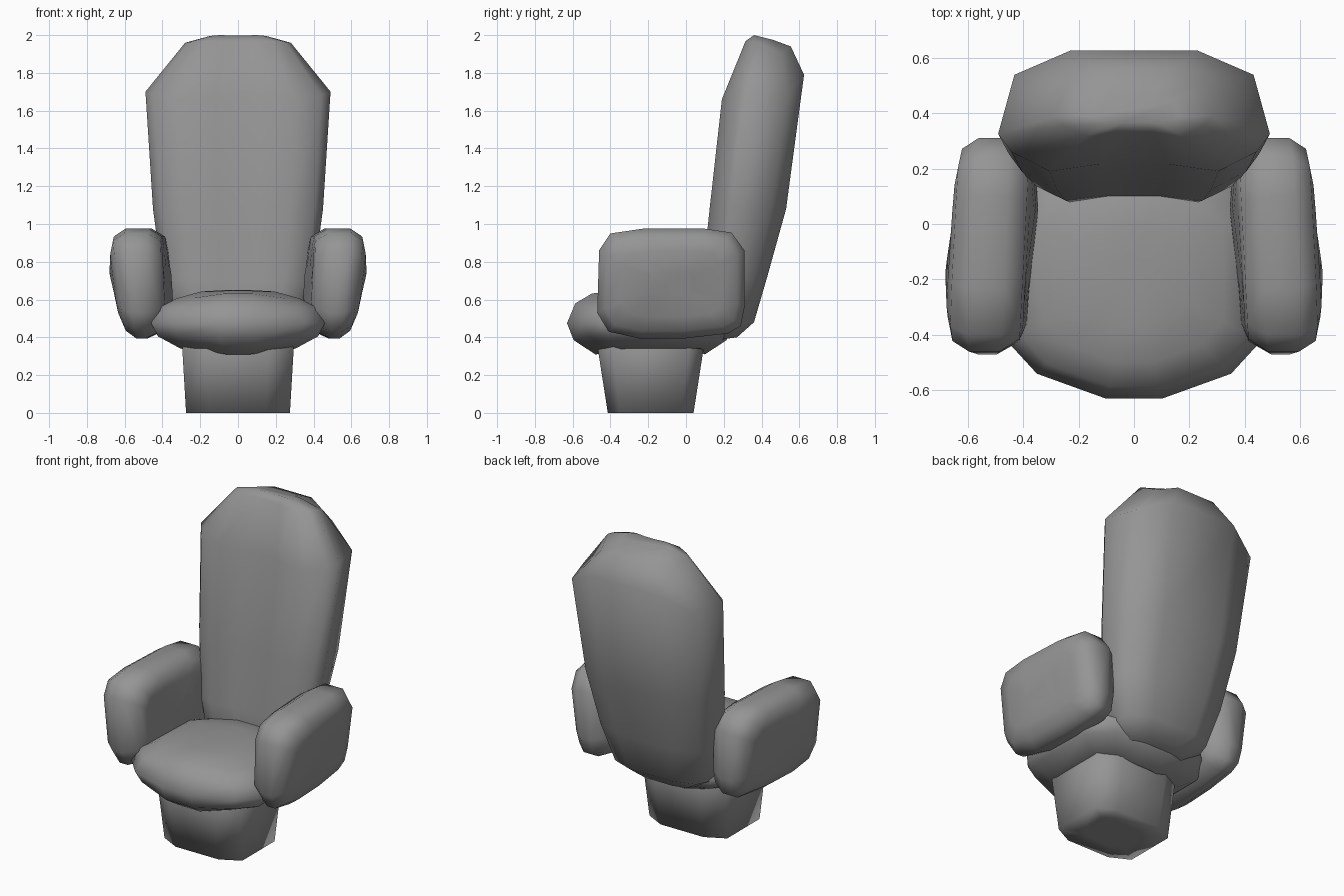
import bpy, bmesh

cube = bpy.data.objects.get("Cube")
if cube:
    bpy.data.objects.remove(cube, do_unlink=True)

grey = bpy.data.materials.new("upholstery_grey")
grey.use_nodes = True
colour = (0.3, 0.3, 0.3, 1)
grey.diffuse_color = colour
grey.node_tree.nodes["Principled BSDF"].inputs["Base Color"].default_value = colour


def loft(name, rings):
    """Bridge equal-length rings of points, cap both ends, shade smooth."""
    bm = bmesh.new()
    loops = [[bm.verts.new(p) for p in ring] for ring in rings]
    n = len(loops[0])
    for a, b in zip(loops, loops[1:]):
        for i in range(n):
            j = (i + 1) % n
            bm.faces.new((a[i], a[j], b[j], b[i]))
    bm.faces.new(loops[0][::-1])
    bm.faces.new(loops[-1])
    bmesh.ops.recalc_face_normals(bm, faces=bm.faces)
    for f in bm.faces:
        f.smooth = True
    mesh = bpy.data.meshes.new(name)
    bm.to_mesh(mesh)
    bm.free()
    mesh.materials.append(grey)
    obj = bpy.data.objects.new(name, mesh)
    bpy.context.collection.objects.link(obj)
    return obj


def mirrored(half):
    """Complete a half outline (x > 0) into a closed loop."""
    return half + [(-x, y) for x, y in reversed(half)]


# Pedestal: tapered block with chamfered corners
block = mirrored([(0.55, -1), (1, -0.72), (1, 0.72), (0.55, 1)])
loft("pedestal", [[(x * w, y * d - 0.187, z) for x, y in block]
                  for z, w, d in ((0, 0.15, 0.12), (0, 0.275, 0.227),
                                  (0.34, 0.295, 0.28), (0.42, 0.27, 0.25))])

# Seat cushion: bowed front, domed top and bottom
seat_half = mirrored([(0.1, -0.63), (0.35, -0.54), (0.46, -0.42),
                      (0.46, 0.08), (0.32, 0.22), (0.1, 0.25)])
seat_levels = ((0.31, 0.66, 0.03), (0.385, 0.92, 0.02), (0.475, 1, 0),
               (0.58, 0.9, -0.02), (0.632, 0.7, -0.025), (0.648, 0.42, -0.005),
               (0.65, 0.15, 0))
loft("seat_cushion", [[(x * s, (y + 0.19) * s - 0.19, z + drop * (abs(x) > 0.3))
                       for x, y in seat_half] for z, s, drop in seat_levels])

# Backrest: leaning shell with a shallow hollow in front and sagging rear corners
section = mirrored([(0.25, 0.06), (0.62, 0), (0.9, 0.16), (1, 0.31),
                    (0.88, 0.8), (0.47, 1)])
# half width, front y, front z, back y, back z, rear corner sag
back_levels = ((0.2, 0.12, 0.38, 0.27, 0.40, 0), (0.33, 0.07, 0.45, 0.36, 0.48, 0),
               (0.40, 0.085, 0.7, 0.43, 0.72, 0), (0.45, 0.125, 1.08, 0.53, 1.08, 0),
               (0.49, 0.19, 1.66, 0.625, 1.79, 0.075),
               (0.28, 0.315, 1.968, 0.555, 1.94, 0.04),
               (0.16, 0.36, 2.0, 0.46, 1.975, 0))
loft("backrest", [[(x * w, yf + t * (yb - yf),
                    zf + t * (zb - zf) - sag * (0.5 < t < 0.9)) for x, t in section]
                  for w, yf, zf, yb, zb, sag in back_levels])

# Armrests: plump rounded slabs, slightly toed in at the back
pad = [(-0.46, 0.86), (-0.40, 0.95), (-0.23, 0.975), (0.10, 0.975), (0.24, 0.955),
       (0.31, 0.86), (0.31, 0.56), (0.29, 0.46), (0.22, 0.42), (0, 0.395),
       (-0.25, 0.395), (-0.41, 0.43), (-0.47, 0.53)]
# x, scale in y, scale in z, sideways lean
arm_levels = ((0.367, 0.35, 0.3, 0.02), (0.375, 0.72, 0.62, 0.03), (0.395, 0.88, 0.86, 0),
              (0.472, 1, 1, -0.03), (0.56, 1, 1, 0.1), (0.618, 0.9, 0.86, 0.11),
              (0.64, 0.68, 0.6, 0.08), (0.65, 0.3, 0.25, 0.06))
for name, side in (("left_armrest", 1), ("right_armrest", -1)):
    loft(name, [[(side * (x + lean * (z - 0.68) - 0.045 * (y + 0.08)),
                  (y + 0.08) * sy - 0.08, (z - 0.68) * sz + 0.68) for y, z in pad]
                for x, sy, sz, lean in arm_levels])
